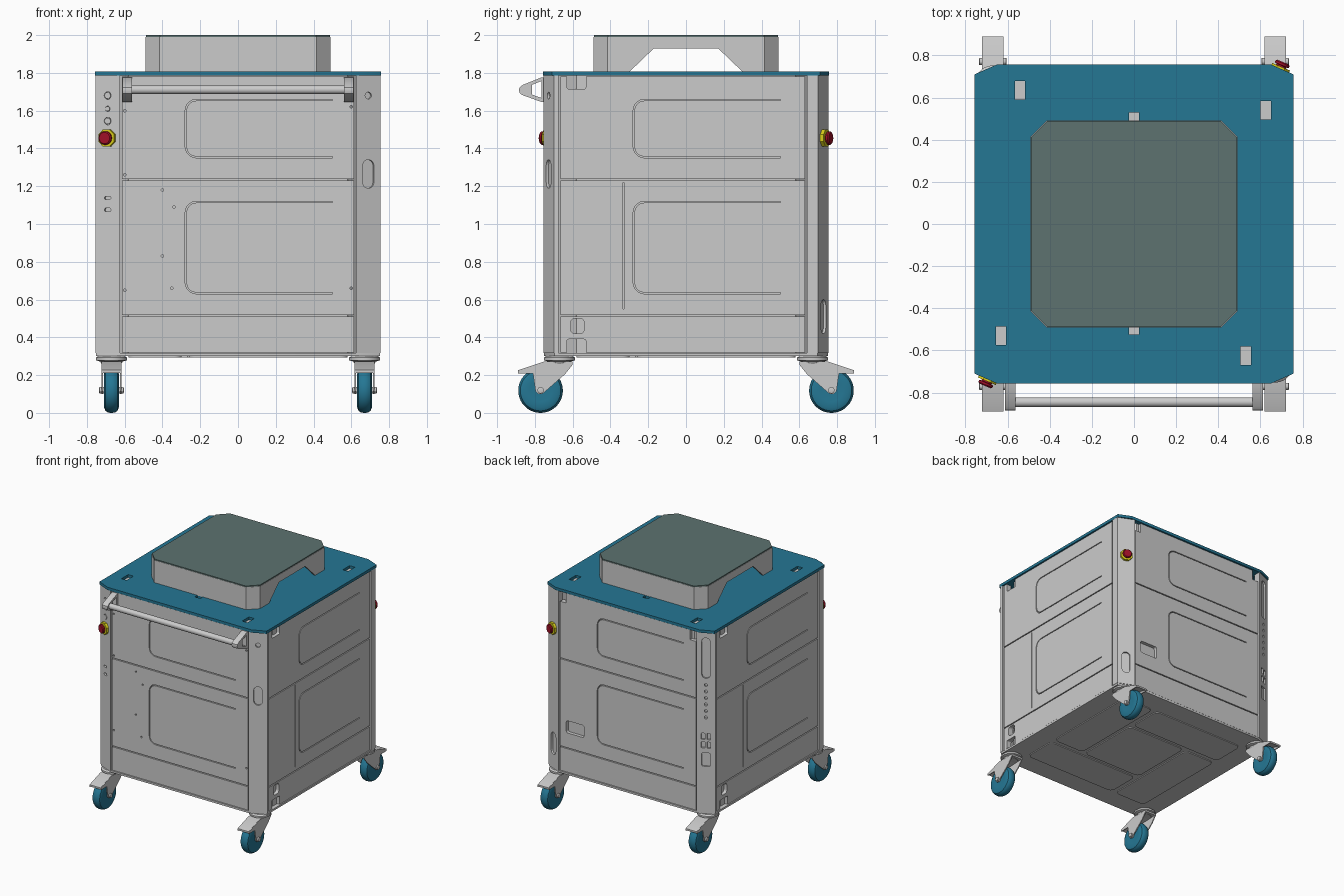
import bpy, bmesh, math
from mathutils import Matrix, Vector

if "Cube" in bpy.data.objects:
    bpy.data.objects.remove(bpy.data.objects["Cube"])

def rot(deg, axis='Z'):
    return Matrix.Rotation(math.radians(deg), 4, axis)

PLAN = rot(-90, 'X')    # profile (x, y), depth = z
SIDE = rot(90)          # profile (y, z), depth = x
FRONT = Matrix.Identity(4)   # profile (x, z), depth = -y

def material(name, r, g, b):
    m = bpy.data.materials.new(name)
    m.diffuse_color = (r, g, b, 1)
    m.use_nodes = True
    m.node_tree.nodes["Principled BSDF"].inputs["Base Color"].default_value = m.diffuse_color
    return m

BLUE = material("blue", 0.018, 0.184, 0.296)
LID = material("grey_green", 0.109, 0.171, 0.162)
YELLOW = material("yellow", 0.70, 0.62, 0.01)
RED = material("red", 0.35, 0.005, 0.02)
WHITE = material("white", 0.9, 0.9, 0.9)

# ---- helpers ----
def loft(bm, rings):
    vs = [[bm.verts.new(p) for p in r] for r in rings]
    n = len(vs[0])
    bm.faces.new(vs[0][::-1])
    bm.faces.new(vs[-1])
    for a, b in zip(vs, vs[1:]):
        for i in range(n):
            j = (i + 1) % n
            bm.faces.new((a[i], a[j], b[j], b[i]))

def prism(bm, pts, d0, d1, M=FRONT):
    loft(bm, [[M @ Vector((u, -d, v)) for u, v in pts] for d in (d0, d1)])

def circle(r, cu=0, cv=0, n=24):
    return [(cu + r * math.cos(2 * math.pi * (i + .5) / n),
             cv + r * math.sin(2 * math.pi * (i + .5) / n)) for i in range(n)]

def lathe(bm, profile, M=FRONT, cu=0, cv=0, n=32):
    loft(bm, [[M @ Vector((u, -d, v)) for u, v in circle(r, cu, cv, n)] for r, d in profile])

def rect(u0, u1, v0, v1):
    return [(u0, v0), (u1, v0), (u1, v1), (u0, v1)]

def rrect(u0, u1, v0, v1, r, n=5):
    out = []
    for k, (cu, cv) in enumerate([(u1 - r, v1 - r), (u0 + r, v1 - r), (u0 + r, v0 + r), (u1 - r, v0 + r)]):
        for i in range(n + 1):
            a = math.pi / 2 * (k + i / n)
            out.append((cu + r * math.cos(a), cv + r * math.sin(a)))
    return out

def octagon(s, cx, cy):
    q = [(s, s - cy), (s - cx, s)]
    q += [(-x, y) for x, y in q[::-1]]
    return q + [(-x, -y) for x, y in q]

def c_groove(u0, u1, v0, v1, r=0.06, w=0.007):
    def path(o):
        arc = rrect(u0 + o, u1 + 1, v0 + o, v1 - o, r - o)[6:18]
        return [(u1, v1 - o)] + arc + [(u1, v0 + o)]
    return path(0) + path(w)[::-1]

def finish(name, bm, mat=None):
    bmesh.ops.recalc_face_normals(bm, faces=bm.faces)
    me = bpy.data.meshes.new(name)
    bm.to_mesh(me)
    bm.free()
    ob = bpy.data.objects.new(name, me)
    bpy.context.collection.objects.link(ob)
    if mat:
        me.materials.append(mat)
    return ob

def solid(name, pts, d0, d1, M=FRONT, mat=None):
    bm = bmesh.new()
    prism(bm, pts, d0, d1, M)
    return finish(name, bm, mat)

def cut(ob, shapes, d0, d1, M=FRONT):
    bm = bmesh.new()
    for s in shapes:
        prism(bm, s, d0, d1, M)
    c = finish("cutter", bm)
    c.hide_render = True
    mod = ob.modifiers.new("cut", 'BOOLEAN')
    mod.operation, mod.solver, mod.object = 'DIFFERENCE', 'EXACT', c
    bpy.context.view_layer.objects.active = ob
    bpy.ops.object.modifier_apply(modifier=mod.name)
    bpy.data.objects.remove(c)

# ---- cabinet core and base ----
solid("cabinet_core", octagon(0.72, 0.14, 0.14), 0.31, 1.785, PLAN)
solid("base_plate", octagon(0.752, 0.13, 0.055), 0.30, 0.316, PLAN)
bm = bmesh.new()
prism(bm, rrect(-0.27, 0.27, -0.27, 0.27, 0.04), 0.293, 0.301, PLAN)
for k in range(4):
    prism(bm, rrect(-0.58, 0.26, 0.30, 0.58, 0.04), 0.293, 0.301, rot(90 * k) @ PLAN)
finish("underside_covers", bm)

# ---- wall panels: seams, pressed grooves and openings ----
common = [rect(-0.8, 0.8, 1.231, 1.239), rect(-0.8, 0.8, 0.511, 0.519),
          c_groove(-0.28, 0.5, 1.35, 1.66), c_groove(-0.28, 0.5, 0.63, 1.12)]
dots = [(-.4, 1.18), (-.4, .83), (-.34, 1.09), (-.6, 1.26), (-.6, .65), (-.35, .66), (.6, .66), (-.6, 1.6), (.6, 1.62)]
front_cuts = [circle(0.007, u, v, 8) for u, v in dots]
side_cuts = [rrect(-0.63, -0.53, 1.715, 1.80, 0.01), rrect(-0.63, -0.53, 0.30, 0.39, 0.01),
             rrect(-0.61, -0.54, 0.42, 0.50, 0.02), rect(-0.333, -0.327, 0.55, 1.22)]
back_cuts = [rrect(-0.56, -0.40, 0.64, 0.74, 0.015),
             rect(-0.7, -0.56, 1.70, 1.80), rect(0.56, 0.7, 1.70, 1.80)]
for name, ang, u0, u1, extra in (("front_panel", 0, -.615, .615, front_cuts), ("right_panel", 90, -.665, .63, side_cuts),
                                 ("back_panel", 180, -.615, .615, back_cuts), ("left_panel", -90, -.665, .63, side_cuts)):
    p = solid(name, rect(u0, u1, 0.32, 1.78), 0.705, 0.748, rot(ang))
    cut(p, common + extra, 0.69, 0.77, rot(ang))

# ---- slanted corner posts with controls ----
def slot(w, v0, v1, r=None, u=0):
    return rrect(u - w, u + w, v0, v1, r or w * 0.95)

lamps = [(0.020, 1.68), (0.014, 1.61), (0.020, 1.545)]
slant = math.degrees(math.atan2(0.055, 0.13))
ports = [circle(0.012, 0, 1.09 + 0.053 * i, 16) for i in range(6)]
sockets = [slot(0.014, v, v + 0.05, 0.004, u) for u in (-0.022, 0.022) for v in (0.84, 0.91)]
post_cuts = {
    "front_left_post": (-1, 0, [circle(r, 0, v) for r, v in lamps] + [slot(0.018, 1.13, 1.146, 0.007), slot(0.018, 1.065, 1.085, 0.009)]),
    "front_right_post": (1, 0, [circle(0.018, 0, 1.68), slot(0.032, 1.19, 1.34)]),
    "back_left_post": (1, 180, [slot(0.032, 1.41, 1.74), slot(0.032, 0.69, 0.80, 0.008)] + ports + sockets),
    "back_right_post": (-1, 180, [slot(0.032, 0.42, 0.60)]),
}
for name, (s, turn, shapes) in post_cuts.items():
    e = -0.675 if s > 0 else -0.64
    plan = [(0.625, -0.755), (0.755, -0.70), (0.755, e), (0.70, e), (0.625, -0.70)]
    post = solid(name, [(s * x, y) for x, y in plan], 0.316, 1.785, rot(turn) @ PLAN)
    M = rot(turn) @ Matrix.Translation((s * 0.69, -0.7275, 0)) @ rot(s * slant)
    cut(post, shapes, -0.014, 0.05, M)
    if s < 0:   # emergency stop
        bm = bmesh.new()
        prism(bm, circle(0.049, 0, 1.455, 8), -0.002, 0.02, M)
        finish("stop_switch_collar", bm, YELLOW)
        bm = bmesh.new()
        lathe(bm, [(0.026, 0.018), (0.026, 0.026), (0.036, 0.028), (0.036, 0.038), (0.03, 0.044)], M, 0, 1.455)
        finish("stop_switch_button", bm, RED)
    if name == "front_left_post":
        bm = bmesh.new()
        for r, v in lamps:
            prism(bm, circle(r * 0.85, 0, v), -0.02, 0.002, M)
        finish("indicator_lamps", bm, WHITE)

# ---- blue worktop with slots ----
top = solid("worktop", octagon(0.756, 0.105, 0.046), 1.785, 1.808, PLAN, BLUE)
holes = [(-.54, .635, .024, .044), (.625, .54, .024, .044), (-.63, -.53, .024, .044),
         (.53, -.625, .024, .044), (0, .51, .024, .018), (0, -.505, .024, .018)]
cut(top, [rect(x - w, x + w, y - h, y + h) for x, y, w, h in holes], 1.75, 1.85, PLAN)

# ---- raised platform: hollow, open at both sides ----
box = solid("platform_frame", octagon(0.49, 0.075, 0.075), 1.806, 1.991, PLAN)
cut(box, [octagon(0.475, 0.07, 0.07)], 1.75, 1.98, PLAN)
cut(box, [[(-0.31, 1.79), (0.31, 1.79), (0.295, 1.81), (0.17, 1.93), (-0.17, 1.93), (-0.295, 1.81)]], -0.6, 0.6, SIDE)
solid("platform_top", octagon(0.488, 0.075, 0.075), 1.99, 2.0, PLAN, LID)

# ---- push handle ----
bm = bmesh.new()
lathe(bm, [(0.023, -0.605), (0.023, 0.605)], SIDE, -0.845, 1.711)
finish("handle_bar", bm)
for s in (-1, 1):
    d = sorted((s * 0.562, s * 0.612))
    br = solid("handle_bracket", [(-0.74, 1.778), (-0.765, 1.776), (-0.865, 1.736), (-0.882, 1.722), (-0.885, 1.708),
                                  (-0.880, 1.692), (-0.865, 1.682), (-0.765, 1.646), (-0.74, 1.646)], *d, SIDE)
    cut(br, [[(-0.765, 1.757), (-0.815, 1.737), (-0.815, 1.685), (-0.765, 1.667)]], -0.7, 0.7, SIDE)

# ---- swivel casters (local: swivel at y = 0, wheel trailing to -y) ----
def caster(x, y, turn):
    base = Matrix.Translation((x, y, 0)) @ rot(turn)
    S, P = base @ SIDE, base @ PLAN
    bm = bmesh.new()
    lathe(bm, [(0.05, 0.255), (0.06, 0.272), (0.082, 0.278), (0.082, 0.292), (0.07, 0.302)], P)
    finish("caster_swivel", bm)
    bm = bmesh.new()
    prism(bm, [(0.07, 0.272), (-0.08, 0.272), (-0.22, 0.226), (-0.22, 0.212), (-0.08, 0.252), (0.07, 0.258)], -0.05, 0.05, S)
    for d in (-0.052, 0.044):
        prism(bm, [(0.07, 0.27), (-0.08, 0.27), (-0.22, 0.224), (-0.22, 0.208), (-0.14, 0.208), (-0.127, 0.115),
                   (-0.11, 0.099), (-0.088, 0.102), (0.03, 0.205), (0.07, 0.255)], d, d + 0.008, S)
    finish("caster_fork", bm)
    bm = bmesh.new()
    lathe(bm, [(0.06, -0.036), (0.09, -0.039), (0.107, -0.032), (0.115, -0.02), (0.118, -0.007), (0.118, 0.007),
               (0.115, 0.02), (0.107, 0.032), (0.09, 0.039), (0.06, 0.036)], S, -0.1, 0.118, 48)
    finish("caster_wheel", bm, BLUE)
    bm = bmesh.new()
    lathe(bm, [(0.009, -0.066), (0.017, -0.064), (0.017, 0.064), (0.009, 0.066)], S, -0.1, 0.12, 12)
    finish("caster_axle", bm)

for x in (-0.67, 0.67):
    caster(x, -0.67, 0)
    caster(x, 0.67, 180)

# ---- smooth round parts, keep edges sharp ----
for ob in bpy.context.scene.objects:
    ob.select_set(ob.type == 'MESH')
bpy.ops.object.shade_smooth_by_angle(angle=math.radians(30))
